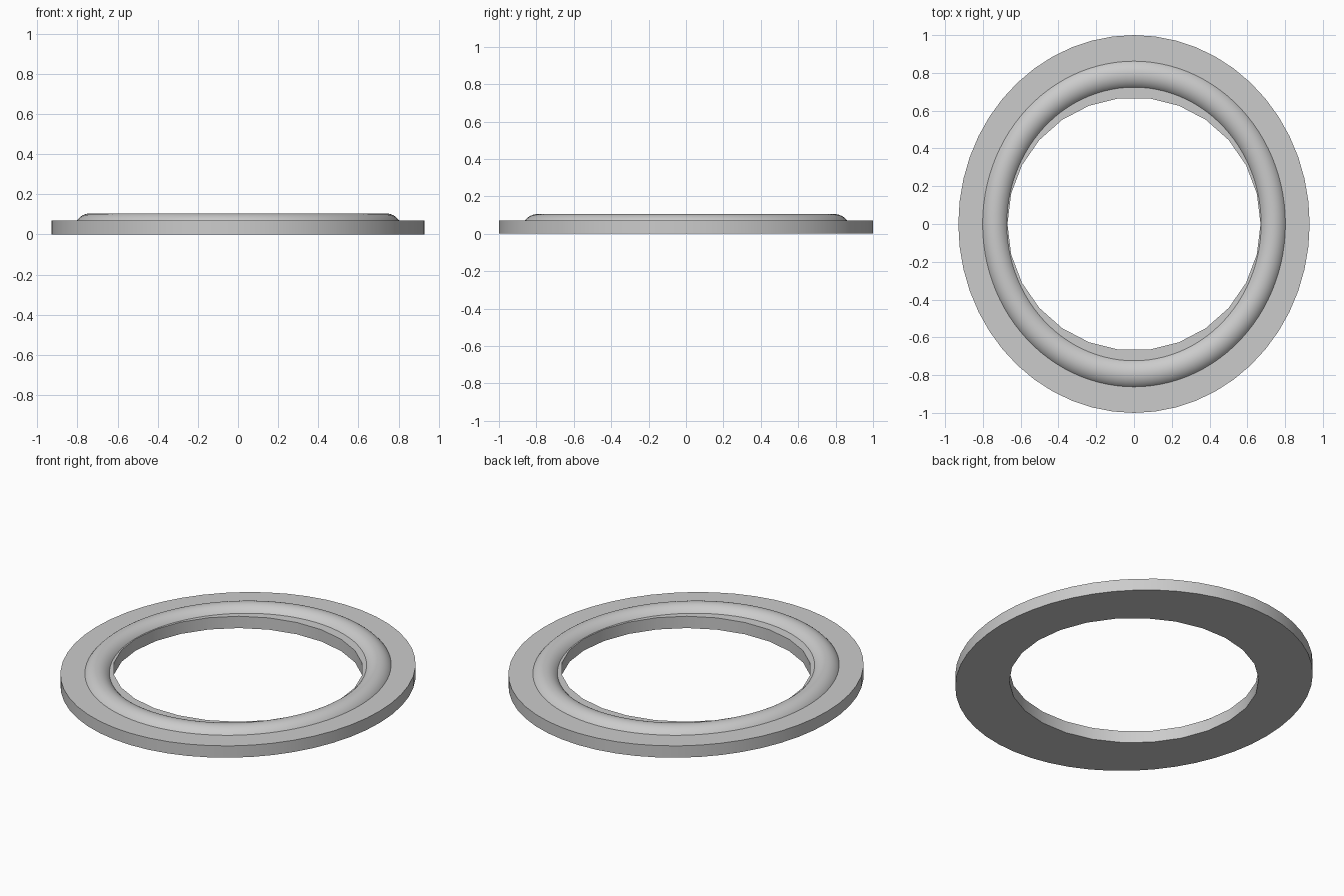
import bpy
import bmesh
from math import cos, sin, pi, sqrt, radians

cube = bpy.data.objects.get("Cube")
if cube:
    bpy.data.objects.remove(cube, do_unlink=True)

SQUASH = 0.93        # width to depth ratio of the oval outline
PLATE_TOP = 0.07

grey = bpy.data.materials.new("light grey")
grey.use_nodes = True
colour = (0.6, 0.6, 0.6, 1)
grey.diffuse_color = colour
grey.node_tree.nodes["Principled BSDF"].inputs["Base Color"].default_value = colour


def finish(bm, name):
    bmesh.ops.recalc_face_normals(bm, faces=bm.faces[:])
    mesh = bpy.data.meshes.new(name)
    bm.to_mesh(mesh)
    bm.free()
    mesh.materials.append(grey)
    obj = bpy.data.objects.new(name, mesh)
    bpy.context.collection.objects.link(obj)
    bpy.ops.object.select_all(action="DESELECT")
    obj.select_set(True)
    bpy.context.view_layer.objects.active = obj
    bpy.ops.object.shade_smooth_by_angle(angle=radians(30))
    return obj


def oval(bm, rx, ry, z, sides):
    steps = [2 * pi * i / sides for i in range(sides)]
    return [bm.verts.new((rx * cos(a), ry * sin(a), z)) for a in steps]


# Flat oval plate with a coarser round hole
bm = bmesh.new()
for rx, ry, sides in ((SQUASH, 1, 52), (0.67, 0.67, 26)):
    loop = oval(bm, rx, ry, 0, sides)
    for a, b in zip(loop, loop[1:] + loop[:1]):
        bm.edges.new((a, b))
bmesh.ops.triangle_fill(bm, edges=bm.edges[:], use_beauty=True)
raised = bmesh.ops.extrude_face_region(bm, geom=bm.faces[:], use_keep_orig=True)
for v in raised["geom"]:
    if isinstance(v, bmesh.types.BMVert):
        v.co.z = PLATE_TOP
finish(bm, "oval_plate")

# Rounded raised ridge, swept around the oval
CENTRE, HALF, HEIGHT = 0.793, 0.069, 0.035
radius = (HALF ** 2 + HEIGHT ** 2) / (2 * HEIGHT)
profile = [(-HALF, PLATE_TOP - 0.01)]
for i in range(17):
    u = HALF * sin(pi * (i / 16 - 0.5))
    profile.append((u, PLATE_TOP + HEIGHT - radius + sqrt(radius ** 2 - u ** 2)))
profile.append((HALF, PLATE_TOP - 0.01))

bm = bmesh.new()
rings = [oval(bm, (CENTRE + u) * SQUASH, CENTRE + u, z, 104) for u, z in profile]
for low, high in zip(rings, rings[1:] + rings[:1]):
    for i in range(len(low)):
        j = (i + 1) % len(low)
        bm.faces.new((low[i], low[j], high[j], high[i]))
finish(bm, "rounded_ridge")
